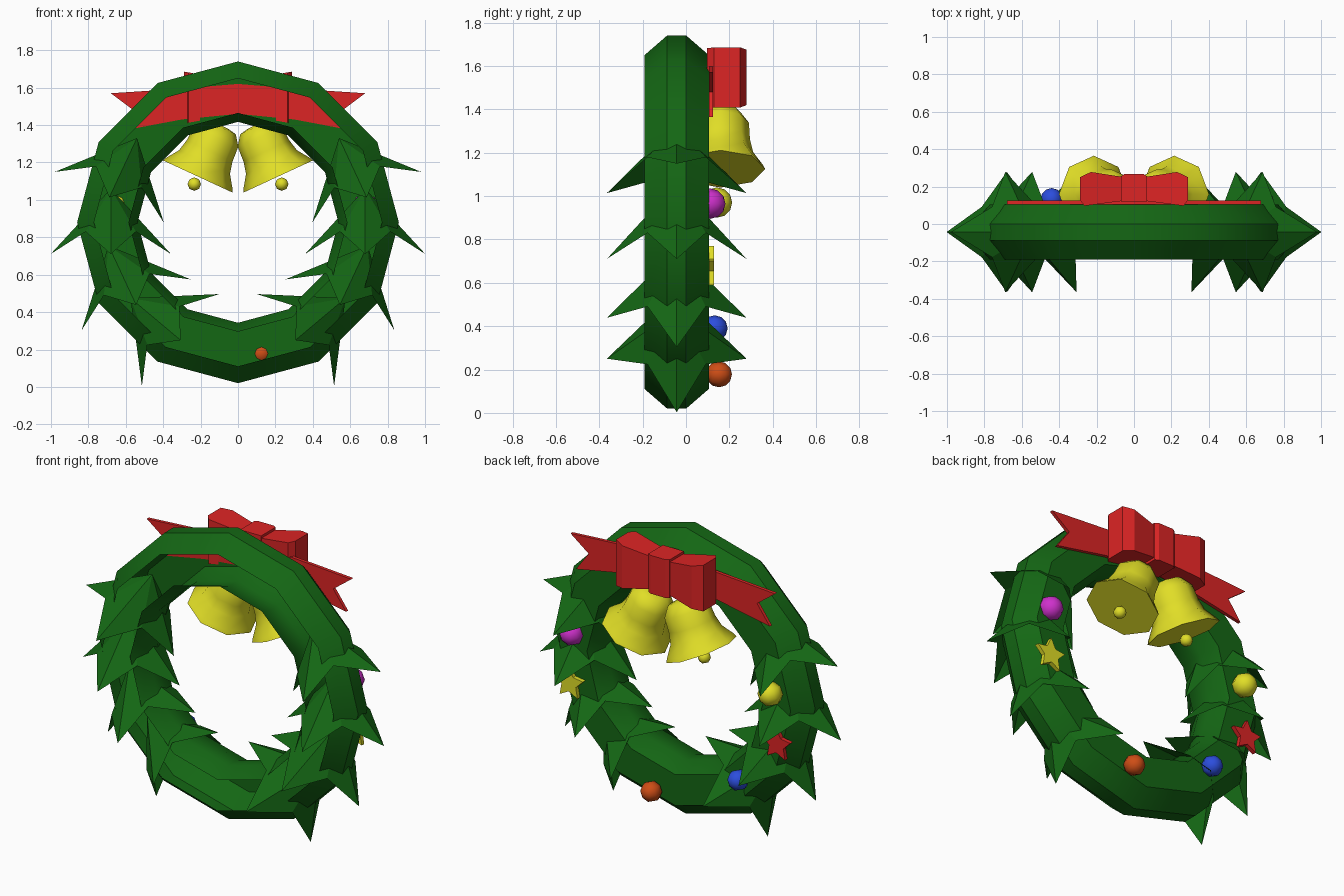
import bpy, bmesh
from math import sin, cos, pi, radians
from mathutils import Matrix, Vector

if "Cube" in bpy.data.objects:
    bpy.data.objects.remove(bpy.data.objects["Cube"])

CZ = 0.88       # height of the wreath centre
MID = -0.043    # depth of the wreath centre
BACK = 0.105    # decorated face of the wreath


def material(name, color):
    m = bpy.data.materials.new(name)
    m.use_nodes = True
    m.diffuse_color = (*color, 1)
    m.node_tree.nodes["Principled BSDF"].inputs["Base Color"].default_value = (*color, 1)
    return m


GREEN = material("pine green", (0.007, 0.135, 0.007))
RED = material("ribbon red", (0.72, 0.018, 0.018))
YELLOW = material("bell yellow", (0.75, 0.73, 0.02))
MAGENTA = material("magenta", (0.62, 0.03, 0.6))
BLUE = material("blue", (0.025, 0.075, 0.72))
ORANGE = material("orange", (0.62, 0.075, 0.008))


def finish(bm, name, mat, matrix, smooth):
    bmesh.ops.remove_doubles(bm, verts=bm.verts, dist=0.0001)
    bmesh.ops.transform(bm, matrix=matrix, verts=bm.verts)
    bmesh.ops.recalc_face_normals(bm, faces=bm.faces)
    mesh = bpy.data.meshes.new(name)
    bm.to_mesh(mesh)
    bm.free()
    mesh.materials.append(mat)
    obj = bpy.data.objects.new(name, mesh)
    bpy.context.collection.objects.link(obj)
    if smooth:
        bpy.ops.object.select_all(action='DESELECT')
        obj.select_set(True)
        bpy.context.view_layer.objects.active = obj
        bpy.ops.object.shade_smooth_by_angle(angle=radians(smooth))
    return obj


def loft(name, rings, mat, caps=True, matrix=Matrix(), smooth=0):
    """Skin a list of closed rings that have equal point counts."""
    bm = bmesh.new()
    rows = [[bm.verts.new(p) for p in ring] for ring in rings]
    n = len(rows[0])
    for a, b in zip(rows, rows[1:]):
        for i in range(n):
            j = (i + 1) % n
            bm.faces.new((a[i], a[j], b[j], b[i]))
    if caps:
        bm.faces.new(rows[0])
        bm.faces.new(rows[-1])
    return finish(bm, name, mat, matrix, smooth)


def circle(r, h, n):
    return [(r * cos(2 * pi * i / n), r * sin(2 * pi * i / n), h) for i in range(n)]


def plate(name, outline, y0, y1, mat):
    return loft(name, [[(x, y, z) for x, z in outline] for y in (y0, y1)], mat)


def ball(name, pos, r, mat, segments=8, rings=6):
    bm = bmesh.new()
    bmesh.ops.create_uvsphere(bm, u_segments=segments, v_segments=rings, radius=r)
    turn = Matrix.Translation(pos) @ Matrix.Rotation(pi / 2, 4, 'X')
    return finish(bm, name, mat, turn, 50)


# Wreath tube: twelve segments, an eight-sided section left open at the front
section = [(0.77, 0.148), (0.86, 0.044), (0.86, -0.044), (0.77, -0.148),
           (0.585, -0.148), (0.537, -0.044), (0.537, 0.044), (0.585, 0.148)]
loft("wreath_tube", [circle(r, h, 12) for r, h in section], GREEN, caps=False,
     matrix=Matrix.Translation((0, MID, CZ)) @ Matrix.Rotation(pi / 2, 4, 'X'), smooth=35)

# Needle collars: four-pointed skirts down each side
star_skirt = []
for i in range(8):
    r, h = (0.19, -0.05) if i % 2 else (0.322, -0.17)
    star_skirt.append((0.68 + r * cos(i * pi / 4), r * sin(i * pi / 4), h))
for side, label in ((1, "left"), (-1, "right")):
    for k in range(4):
        place = (Matrix.Translation((0, MID, CZ)) @ Matrix.Scale(side, 4, Vector((1, 0, 0)))
                 @ Matrix.Rotation(-radians(25 - 25 * k), 4, 'Y'))
        loft(f"needle_collar_{label}_{k + 1}", [star_skirt, [(0.68, 0, 0.18)] * 8],
             GREEN, caps=False, matrix=place)

# Bells with clappers, leaning together at the top
bell_profile = [(0.205, 0), (0.195, 0.02), (0.15, 0.085), (0.135, 0.15),
                (0.13, 0.235), (0.09, 0.29), (0.04, 0.3)]
for side, label in ((1, "left"), (-1, "right")):
    place = (Matrix.Translation((side * 0.215, 0.16, 1.125))
             @ Matrix.Rotation(-side * radians(24.8), 4, 'Y'))
    loft(f"bell_{label}", [circle(r, h, 8) for r, h in bell_profile], YELLOW,
         matrix=place, smooth=48)
    ball(f"clapper_{label}", place @ Vector((0, 0, -0.045)), 0.036, YELLOW)

# Bow: knot, flaring loops and swallow-tail ends
BOW = 1.547
knot = [(-0.07, 0.12), (-0.07, 0.255), (-0.05, 0.268), (0.05, 0.268), (0.07, 0.255), (0.07, 0.12)]
loft("bow_knot", [[(x, y, BOW + h) for x, y in knot] for h in (-0.115, 0.115)], RED)
loop = [(0.05, 0.125), (0.265, 0.097), (0.29, 0.13), (0.29, 0.25), (0.23, 0.278), (0.05, 0.25)]
tail = [(0.0, 1.62), (0.3, 1.595), (0.68, 1.57), (0.56, 1.48), (0.645, 1.365), (0.3, 1.43), (0.0, 1.46)]
for side, label in ((1, "left"), (-1, "right")):
    loft(f"bow_loop_{label}",
         [[(side * x, y, BOW + s * (0.088 + 0.175 * x)) for x, y in loop] for s in (-1, 1)], RED)
    plate(f"bow_tail_{label}", [(side * x, z) for x, z in tail], BACK, BACK + 0.02, RED)

# Round ornaments
ball("bauble_magenta", (0.68, 0.112, 0.965), 0.07, MAGENTA)
ball("bauble_yellow", (-0.66, 0.143, 0.97), 0.07, YELLOW)
ball("bauble_blue", (-0.44, 0.132, 0.39), 0.06, BLUE)
ball("bauble_orange", (0.125, 0.152, 0.178), 0.06, ORANGE)

# Star ornaments
for name, x, mat in (("star_yellow", 0.69, YELLOW), ("star_red", -0.69, RED)):
    points = []
    for i in range(10):
        r = 0.05 if i % 2 else 0.1
        points.append((x + r * sin(i * pi / 5), 0.67 + r * cos(i * pi / 5)))
    plate(name, points, BACK, BACK + 0.025, mat)
